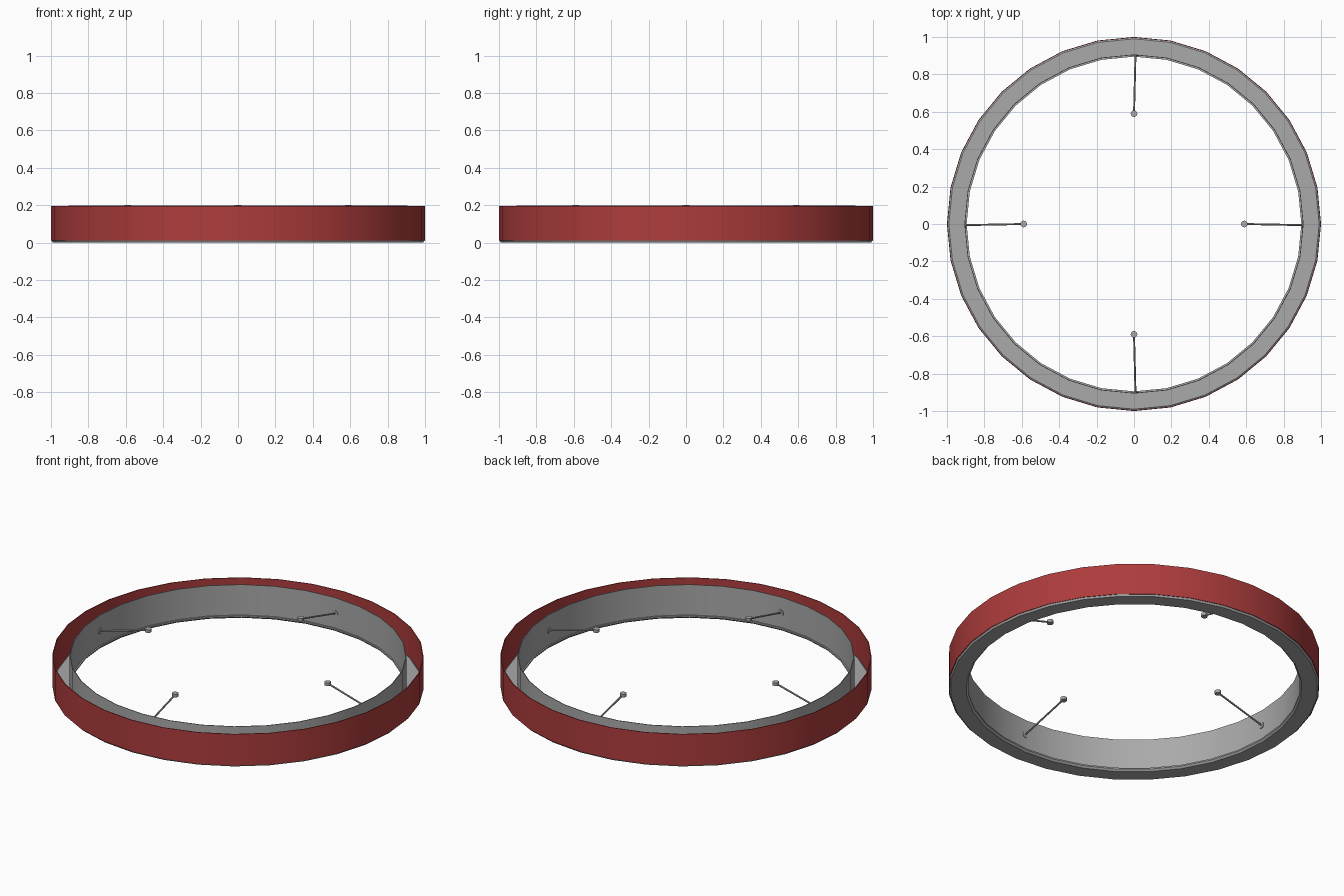
import bpy, math
from mathutils import Vector

SEGMENTS = 32

cube = bpy.data.objects.get("Cube")
if cube:
    bpy.data.objects.remove(cube, do_unlink=True)


def make_material(name, rgb):
    mat = bpy.data.materials.new(name)
    mat.use_nodes = True
    mat.diffuse_color = (*rgb, 1)
    bsdf = next(n for n in mat.node_tree.nodes if n.type == 'BSDF_PRINCIPLED')
    bsdf.inputs["Base Color"].default_value = (*rgb, 1)
    return mat


red = make_material("red", (0.42, 0.045, 0.045))
grey = make_material("grey", (0.4, 0.4, 0.4))


def finish(obj, mat):
    obj.data.materials.append(mat)
    bpy.ops.object.select_all(action='DESELECT')
    obj.select_set(True)
    bpy.context.view_layer.objects.active = obj
    bpy.ops.object.shade_smooth_by_angle(angle=math.radians(30))


def lathe(name, profile, mat):
    """Spin a closed counter-clockwise (radius, height) profile about z."""
    n = len(profile)
    verts = []
    for i in range(SEGMENTS):
        a = math.tau * i / SEGMENTS
        verts += [(r * math.cos(a), r * math.sin(a), z) for r, z in profile]
    faces = []
    for i in range(SEGMENTS):
        j = (i + 1) % SEGMENTS
        for k in range(n):
            m = (k + 1) % n
            faces.append((i * n + k, j * n + k, j * n + m, i * n + m))
    mesh = bpy.data.meshes.new(name)
    mesh.from_pydata(verts, [], faces)
    obj = bpy.data.objects.new(name, mesh)
    bpy.context.collection.objects.link(obj)
    finish(obj, mat)


def rod(name, start, end, radius, sides, mat):
    """Cylinder running between two points."""
    start, end = Vector(start), Vector(end)
    axis = end - start
    bpy.ops.mesh.primitive_cylinder_add(
        vertices=sides, radius=radius, depth=axis.length,
        location=(start + end) / 2,
        rotation=axis.to_track_quat('Z', 'Y').to_euler())
    obj = bpy.context.object
    obj.name = name
    finish(obj, mat)


# Open channel: bevelled floor, coloured outer wall, plain inner wall
lathe("channel_floor", [(0.905, 0), (0.99, 0), (0.998, 0.012),
                        (0.99, 0.018), (0.895, 0.018), (0.895, 0.01)], grey)
lathe("outer_wall", [(0.996, 0.01), (1, 0.01), (1, 0.196), (0.996, 0.196)], red)
lathe("inner_wall", [(0.903, 0.015), (0.907, 0.015),
                     (0.907, 0.198), (0.903, 0.198)], grey)

# Four sloping pins, each with a wall flange and a round cap
pins = {"right": ((-1, 0), (0, -0.006)), "left": ((1, 0), (0, -0.006)),
        "front": ((0, -1), (0.008, 0)), "back": ((0, 1), (0.008, 0))}
for side, (direction, shift) in pins.items():
    d = Vector((*direction, 0))
    s = Vector((*shift, 0))
    base = d * 0.904 + s + Vector((0, 0, 0.105))
    tip = d * 0.59 + Vector((0, 0, 0.19))
    rod(side + "_pin", base, tip, 0.005, 8, grey)
    rod(side + "_pin_flange", base, base - d * 0.006, 0.018, 12, grey)
    rod(side + "_pin_cap", tip - Vector((0, 0, 0.008)),
        tip + Vector((0, 0, 0.01)), 0.018, 12, grey)
